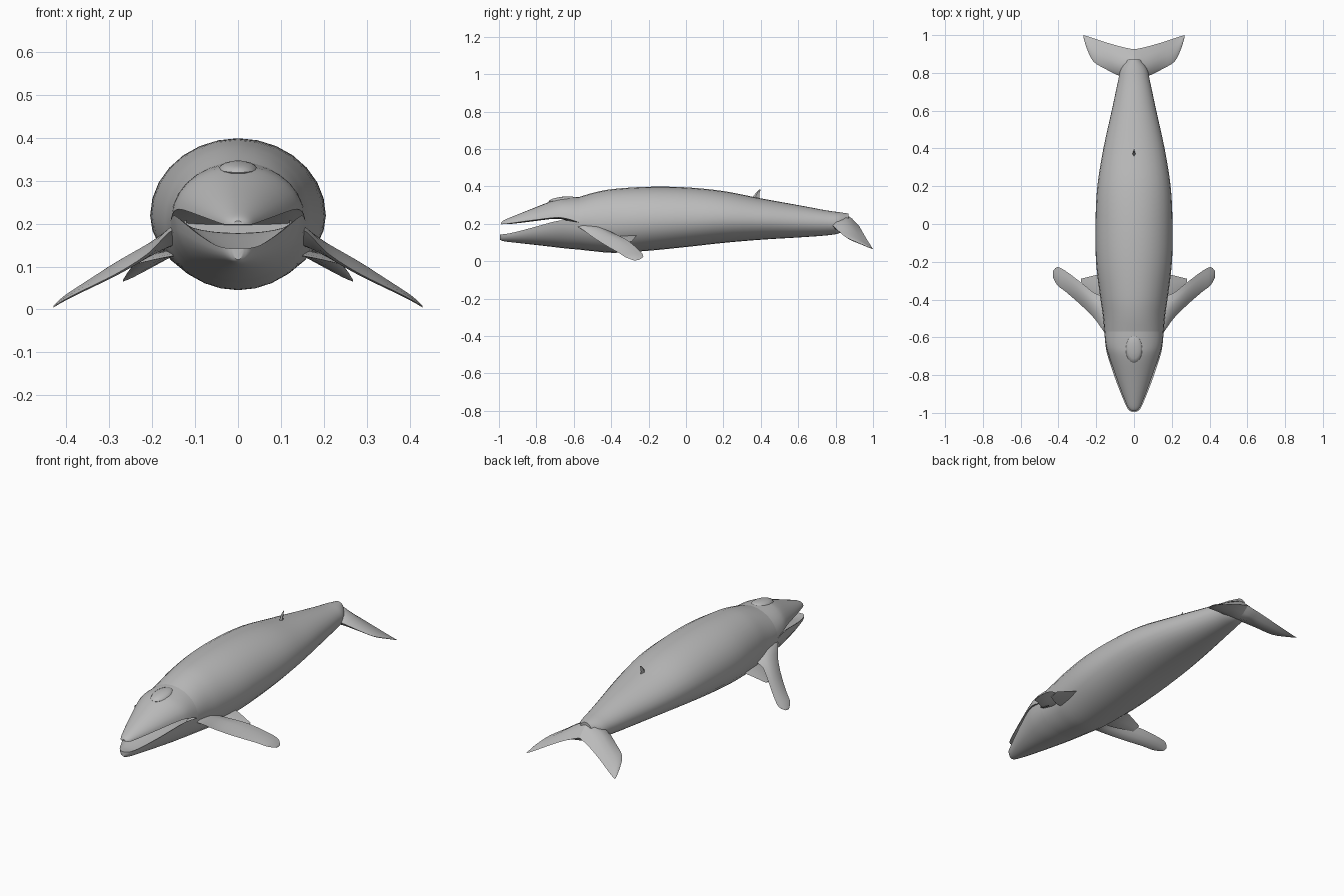
import bpy, bmesh, math
from mathutils import Vector

grey = bpy.data.materials.new("whale grey")
grey.diffuse_color = (0.5, 0.5, 0.5, 1)


def finish(name, bm, angle=40):
    bmesh.ops.remove_doubles(bm, verts=bm.verts, dist=1e-5)
    bmesh.ops.recalc_face_normals(bm, faces=bm.faces)
    me = bpy.data.meshes.new(name)
    bm.to_mesh(me)
    bm.free()
    me.materials.append(grey)
    ob = bpy.data.objects.new(name, me)
    bpy.context.collection.objects.link(ob)
    bpy.ops.object.select_all(action='DESELECT')
    ob.select_set(True)
    bpy.context.view_layer.objects.active = ob
    bpy.ops.object.shade_smooth_by_angle(angle=math.radians(angle))
    return ob


def smooth_keys(keys, steps):
    """Catmull-Rom interpolation through rows of numbers."""
    out = []
    for i in range(len(keys) - 1):
        a, b = keys[max(i - 1, 0)], keys[i]
        c, d = keys[i + 1], keys[min(i + 2, len(keys) - 1)]
        for s in range(steps):
            t = s / steps
            out.append([0.5 * (2 * q + (r - p) * t + (2 * p - 5 * q + 4 * r - u) * t * t
                               + (3 * q - p - 3 * r + u) * t ** 3)
                        for p, q, r, u in zip(a, b, c, d)])
    out.append(list(keys[-1]))
    return out


def loft(name, rings, angle=40):
    bm = bmesh.new()
    vs = [[bm.verts.new(p) for p in ring] for ring in rings]
    n = len(rings[0])
    for a, b in zip(vs, vs[1:]):
        for j in range(n):
            k = (j + 1) % n
            bm.faces.new((a[j], a[k], b[k], b[j]))
    bm.faces.new(vs[0])
    bm.faces.new(vs[-1])
    return finish(name, bm, angle)


def arc(y, w, mid, peak, power, n=14):
    """Half section from +x lip over the peak to the -x lip."""
    pts = []
    for i in range(n + 1):
        t = math.pi * i / n
        pts.append(Vector((w * math.cos(t), y, mid + (peak - mid) * max(math.sin(t), 0) ** power)))
    return pts


# Trunk: y, half width, widest height, top, bottom
trunk = [(-0.57, 0.157, 0.207, 0.344, 0.062), (-0.48, 0.165, 0.205, 0.370, 0.052),
         (-0.38, 0.180, 0.208, 0.387, 0.045), (-0.2, 0.201, 0.215, 0.398, 0.056),
         (0.0, 0.204, 0.220, 0.395, 0.076), (0.2, 0.194, 0.225, 0.375, 0.098),
         (0.4, 0.162, 0.220, 0.336, 0.115), (0.6, 0.118, 0.210, 0.300, 0.127),
         (0.75, 0.086, 0.205, 0.272, 0.138), (0.82, 0.070, 0.205, 0.262, 0.150),
         (0.87, 0.035, 0.215, 0.255, 0.180)]
loft("body", [arc(y, w, m, t, 1) + arc(y, w, m, b, 1)[-2:0:-1]
              for y, w, m, t, b in smooth_keys(trunk, 4)])

# Upper jaw: y, half width, lip height, top, section power, inner offset
upper = [(-0.99, 0.012, 0.198, 0.206, 1.0, 0.0), (-0.975, 0.030, 0.198, 0.218, 1.0, 0.0),
         (-0.93, 0.050, 0.204, 0.238, 1.15, -0.004), (-0.82, 0.091, 0.219, 0.282, 1.2, -0.006),
         (-0.70, 0.132, 0.233, 0.328, 1.15, -0.006), (-0.64, 0.149, 0.228, 0.338, 1.05, -0.01),
         (-0.57, 0.157, 0.207, 0.344, 1.0, -0.01)]
# Lower jaw in the same layout, with its bottom in place of the top
lower = [(-0.995, 0.012, 0.142, 0.116, 1.0, 0.0), (-0.98, 0.032, 0.144, 0.108, 1.0, -0.003),
         (-0.93, 0.056, 0.152, 0.101, 1.0, -0.012), (-0.82, 0.099, 0.180, 0.089, 1.0, -0.025),
         (-0.70, 0.139, 0.213, 0.075, 1.0, -0.04), (-0.64, 0.151, 0.218, 0.068, 1.0, -0.04),
         (-0.57, 0.157, 0.207, 0.062, 1.0, -0.03)]
for name, keys in (("upper_jaw", upper), ("lower_jaw", lower)):
    loft(name, [arc(y, w, m, e, p) + arc(y, w * 0.9, m, m + d, 0.8)[::-1][1:-1]
                for y, w, m, e, p, d in smooth_keys(keys, 4)])

# Blowhole ridge on the crown
bm = bmesh.new()
bmesh.ops.create_uvsphere(bm, u_segments=16, v_segments=8, radius=1)
for v in bm.verts:
    v.co = Vector((v.co.x * 0.045, v.co.y * 0.075 - 0.66, v.co.z * 0.018 + 0.327 + v.co.y * 0.008))
finish("blowhole_ridge", bm)


def blade(name, keys, side, steps=3):
    """Fin lofted outward. Row: x, front y, front z, rear y, rear z, thickness, crest position."""
    rings = []
    for x, ly, lz, ty, tz, th, c in smooth_keys(keys, steps):
        x *= side
        a, b = Vector((x, ly, lz)), Vector((x, ty, tz))
        ring = []
        for s, f, h in ((0, 0, 0), (1, 0.12, 0.6), (1, c, 1), (1, (c + 1) / 2, 0.6),
                        (0, 1, 0), (-1, (c + 1) / 2, 0.5), (-1, c, 0.8), (-1, 0.12, 0.5)):
            ring.append(a.lerp(b, f) + Vector((0, 0, s * h * th)))
        rings.append(ring)
    loft(name, rings, 50)


# Flippers, sweeping out, back and down
flipper = [(0.12, -0.62, 0.200, -0.37, 0.150, 0.022, 0.5), (0.16, -0.57, 0.180, -0.38, 0.148, 0.022, 0.5),
           (0.21, -0.50, 0.130, -0.365, 0.140, 0.018, 0.5), (0.28, -0.43, 0.085, -0.31, 0.110, 0.015, 0.5),
           (0.36, -0.36, 0.045, -0.25, 0.058, 0.010, 0.5), (0.405, -0.325, 0.022, -0.228, 0.027, 0.007, 0.5),
           (0.43, -0.28, 0.005, -0.25, 0.008, 0.002, 0.5)]
# Thin web behind each flipper root
web = [(0.15, -0.42, 0.125, -0.26, 0.140, 0.006, 0.5), (0.20, -0.40, 0.115, -0.27, 0.130, 0.005, 0.5),
       (0.28, -0.34, 0.095, -0.29, 0.105, 0.002, 0.5)]
# Tail flukes, drooping toward the tips
fluke = [(0.0, 0.78, 0.195, 0.925, 0.190, 0.060, 0.5), (0.03, 0.78, 0.195, 0.930, 0.180, 0.052, 0.5),
         (0.08, 0.785, 0.190, 0.942, 0.160, 0.036, 0.45), (0.15, 0.82, 0.157, 0.962, 0.125, 0.020, 0.45),
         (0.215, 0.86, 0.125, 0.984, 0.090, 0.011, 0.45), (0.25, 0.93, 0.095, 0.995, 0.072, 0.006, 0.45),
         (0.268, 0.99, 0.068, 1.0, 0.065, 0.001, 0.45)]
for side, label in ((1, "right"), (-1, "left")):
    blade("flipper_" + label, flipper, side)
    blade("flipper_web_" + label, web, side)
    blade("tail_fluke_" + label, fluke, side)

# Dorsal fin: z, front y, rear y, half thickness
dorsal = [(0.325, 0.345, 0.395, 0.009), (0.35, 0.362, 0.392, 0.007),
          (0.37, 0.377, 0.395, 0.005), (0.384, 0.394, 0.400, 0.001)]
loft("dorsal_fin", [[(0, a, z), (h, a * 0.6 + b * 0.4, z), (0, b, z), (-h, a * 0.6 + b * 0.4, z)]
                    for z, a, b, h in smooth_keys(dorsal, 2)])
